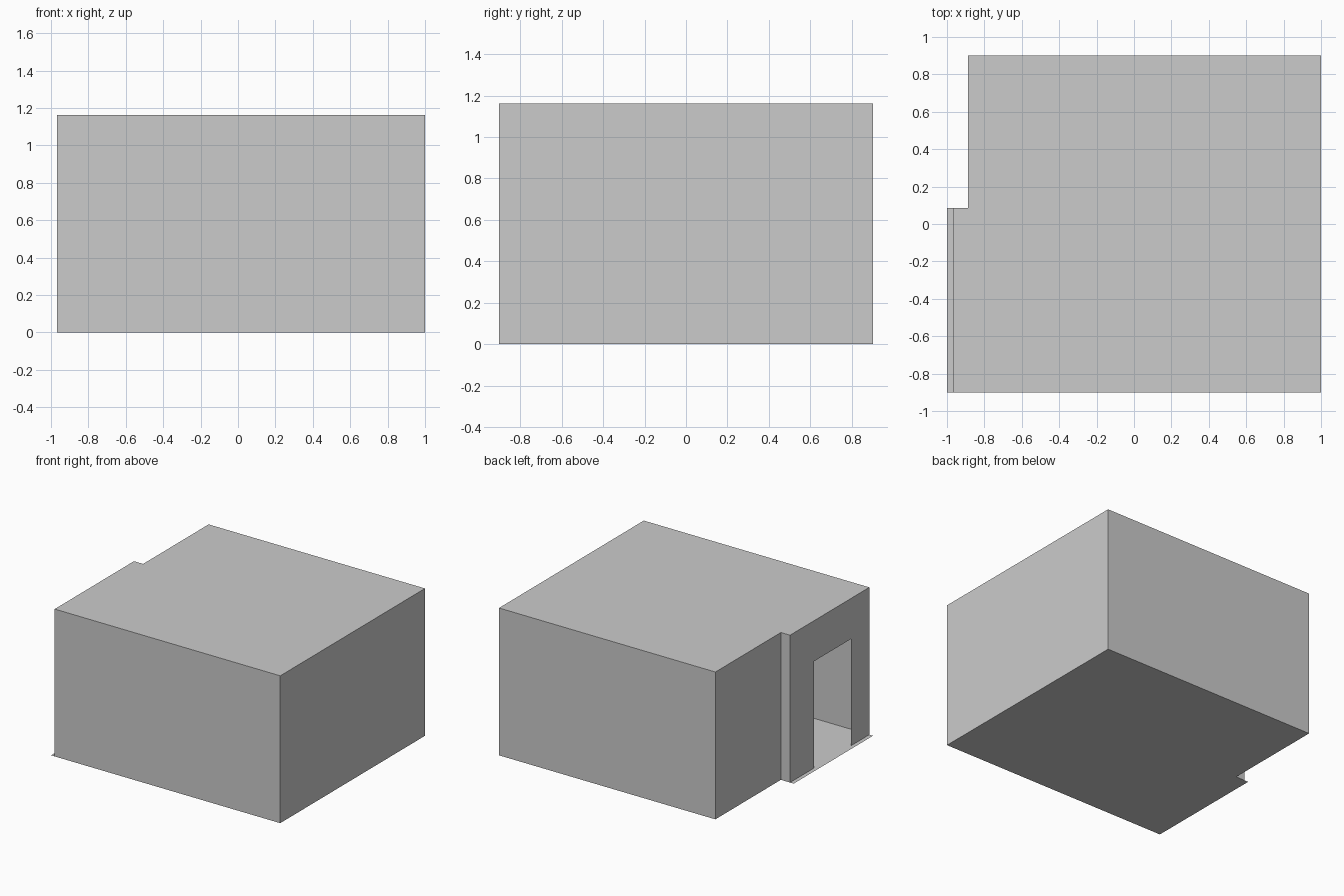
import bpy

if "Cube" in bpy.data.objects:
    bpy.data.objects.remove(bpy.data.objects["Cube"])

# Room dimensions
RIGHT, LEFT, NOTCH, SILL = 1.0, -0.968, -0.888, -1.0
FRONT, BACK, STEP = -0.902, 0.902, 0.086
TOP = 1.162
DOOR_Y0, DOOR_Y1, DOOR_TOP = -0.675, -0.215, 0.842


def sheet(name, faces):
    """Thin surface object made from a list of polygons."""
    verts, polys = [], []
    for f in faces:
        polys.append(range(len(verts), len(verts) + len(f)))
        verts += f
    mesh = bpy.data.meshes.new(name)
    mesh.from_pydata(verts, [], [list(p) for p in polys])
    mesh.update()
    obj = bpy.data.objects.new(name, mesh)
    bpy.context.collection.objects.link(obj)
    return obj


def wall(a, b):
    return [(*a, 0), (*b, 0), (*b, TOP), (*a, TOP)]


def plan(left):
    """Counter-clockwise floor plan with the stepped left side."""
    return [(left, FRONT), (RIGHT, FRONT), (RIGHT, BACK),
            (NOTCH, BACK), (NOTCH, STEP), (left, STEP)]


outline = plan(LEFT)

# Plain walls: front, right, back, recessed left and the small step
sheet("walls", [wall(a, b) for a, b in zip(outline, outline[1:])])

# Left wall with the doorway cut down to the floor
door_profile = [(STEP, 0), (DOOR_Y1, 0), (DOOR_Y1, DOOR_TOP), (DOOR_Y0, DOOR_TOP),
                (DOOR_Y0, 0), (FRONT, 0), (FRONT, TOP), (STEP, TOP)]
sheet("doorway_wall", [[(LEFT, y, z) for y, z in door_profile]])

# Ceiling follows the walls
sheet("ceiling", [[(x, y, TOP) for x, y in outline]])

# Floor reaches past the doorway as a threshold
sheet("floor", [[(x, y, 0) for x, y in plan(SILL)]])
